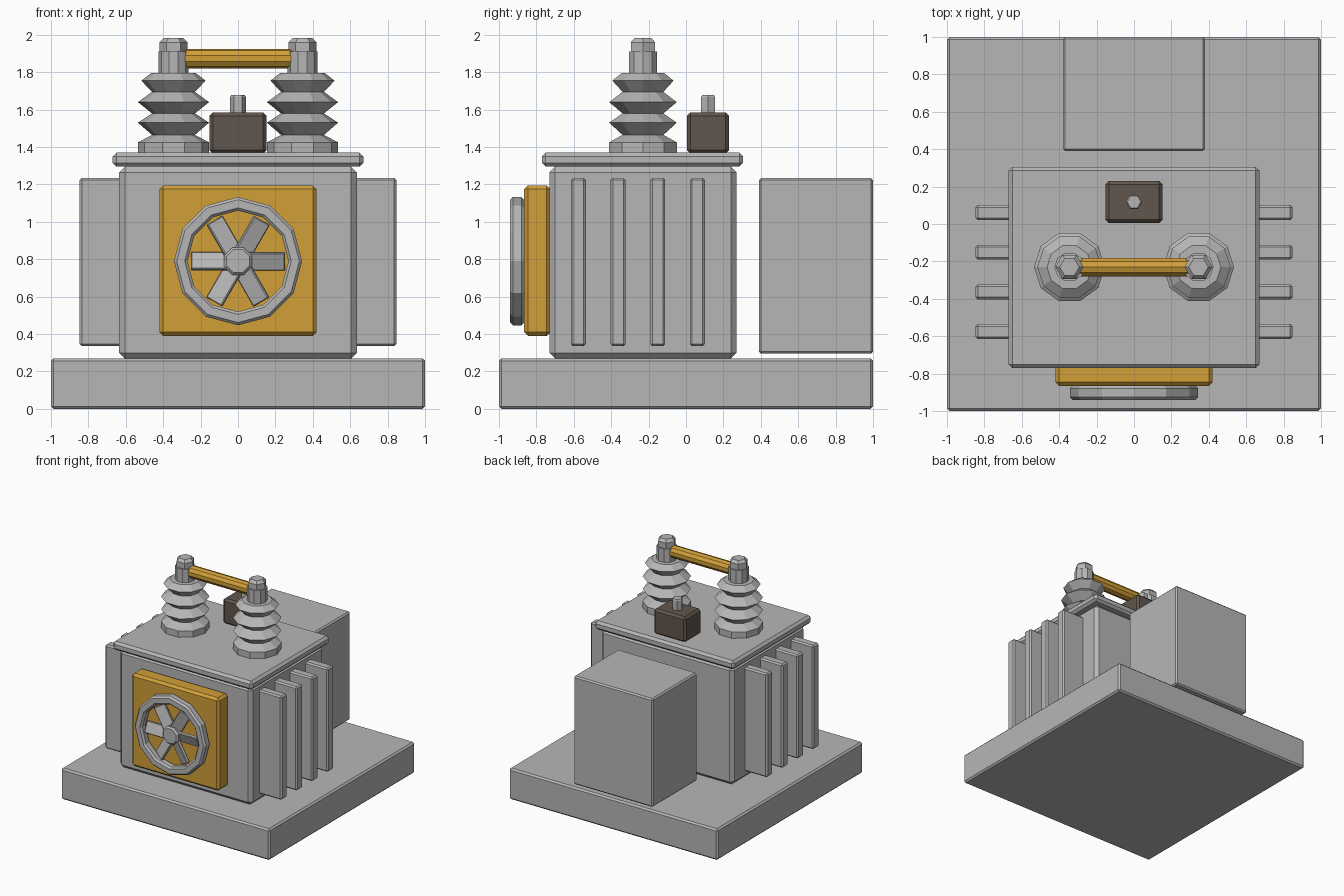
import bpy, bmesh
from math import radians, pi, cos, sin
from mathutils import Matrix, Vector

if "Cube" in bpy.data.objects:
    bpy.data.objects.remove(bpy.data.objects["Cube"])


def material(name, rgb):
    m = bpy.data.materials.new(name)
    m.diffuse_color = (*rgb, 1)
    m.use_nodes = True
    m.node_tree.nodes["Principled BSDF"].inputs["Base Color"].default_value = m.diffuse_color
    return m


GREY = material("grey metal", (0.47, 0.47, 0.47))
YELLOW = material("amber paint", (0.64, 0.35, 0.04))
BROWN = material("dark brown", (0.12, 0.095, 0.075))


def finish(bm, name, mat):
    bmesh.ops.recalc_face_normals(bm, faces=bm.faces)
    me = bpy.data.meshes.new(name)
    bm.to_mesh(me)
    bm.free()
    me.materials.append(mat)
    ob = bpy.data.objects.new(name, me)
    bpy.context.collection.objects.link(ob)
    return ob


def box(name, x, y, z, bevel, mat, matrix=Matrix()):
    """Chamfered box given by its (min, max) range on each axis."""
    lo, hi = Vector((x[0], y[0], z[0])), Vector((x[1], y[1], z[1]))
    bm = bmesh.new()
    bmesh.ops.create_cube(bm, size=1)
    for v in bm.verts:
        v.co = (lo + hi) / 2 + v.co * (hi - lo)
    bmesh.ops.bevel(bm, geom=bm.edges[:], offset=bevel, segments=1,
                    profile=0.5, affect='EDGES')
    bm.transform(matrix)
    return finish(bm, name, mat)


def lathe(name, profile, sides, mat, matrix, closed=False):
    """Spin (radius, height) points around local z; closed makes a ring."""
    bm = bmesh.new()
    loops = [[bm.verts.new((r * cos(2 * pi * i / sides), r * sin(2 * pi * i / sides), h))
              for i in range(sides)] for r, h in profile]
    pairs = list(zip(loops, loops[1:]))
    if closed:
        pairs.append((loops[-1], loops[0]))
    else:
        bm.faces.new(loops[0])
        bm.faces.new(loops[-1])
    for a, b in pairs:
        for i in range(sides):
            j = (i + 1) % sides
            bm.faces.new((a[i], a[j], b[j], b[i]))
    bm.transform(matrix)
    return finish(bm, name, mat)


# Plinth, tank, lid and rear cabinet
box("base_slab", (-1, 1), (-1, 1), (0, 0.27), 0.014, GREY)
box("tank", (-0.635, 0.635), (-0.73, 0.27), (0.27, 1.295), 0.03, GREY)
box("tank_lid", (-0.67, 0.67), (-0.77, 0.305), (1.295, 1.37), 0.02, GREY)
box("rear_cabinet", (-0.38, 0.38), (0.39, 1), (0.295, 1.235), 0.012, GREY)

# Cooling fins on both sides
for side in (-1, 1):
    for i in range(4):
        y = -0.575 + i * 0.212
        box("cooling_fin", sorted((side * 0.6, side * 0.847)), (y - 0.04, y + 0.04),
            (0.335, 1.235), 0.012, GREY)

# Front fan: housing, ring, hub and pitched blades
box("fan_housing", (-0.42, 0.42), (-0.865, -0.725), (0.39, 1.195), 0.02, YELLOW)
fan = Matrix.Translation((0, -0.865, 0.79)) @ Matrix.Rotation(radians(90), 4, 'X')
lathe("fan_ring", [(0.328, 0), (0.343, 0.015), (0.343, 0.06), (0.328, 0.075),
                   (0.285, 0.075), (0.27, 0.06), (0.27, 0.015), (0.285, 0)],
      12, GREY, fan, closed=True)
lathe("fan_hub", [(0.08, -0.01), (0.08, 0.056), (0.066, 0.07)], 8, GREY,
      fan @ Matrix.Rotation(radians(22.5), 4, 'Z'))
for k in range(6):
    m = (Matrix.Translation((0, -0.895, 0.79)) @ Matrix.Rotation(radians(60 * k), 4, 'Y')
         @ Matrix.Rotation(radians(22), 4, 'X'))
    box("fan_blade", (0.04, 0.252), (-0.013, 0.013), (-0.05, 0.05), 0.005, GREY, m)

# Pair of ribbed insulators with terminal caps
ribs = [(0.19, 1.365), (0.19, 1.425), (0.115, 1.465), (0.19, 1.53), (0.115, 1.58),
        (0.19, 1.64), (0.115, 1.695), (0.172, 1.755), (0.12, 1.795)]
for x in (-0.345, 0.345):
    m = Matrix.Translation((x, -0.23, 0))
    lathe("insulator", ribs, 10, GREY, m)
    lathe("insulator_stem", [(0.08, 1.78), (0.08, 1.91)], 10, GREY, m)
    lathe("terminal_cap", [(0.075, 1.9), (0.075, 1.96), (0.052, 1.983)], 6, GREY, m)

# Bar joining the two terminals
lathe("connecting_bar", [(0.052, -0.31), (0.052, 0.31)], 10, YELLOW,
      Matrix.Translation((0, -0.23, 1.873)) @ Matrix.Rotation(radians(90), 4, 'Y'))

# Relay box with valve on the lid
box("relay_box", (-0.153, 0.153), (0.005, 0.23), (1.365, 1.585), 0.018, BROWN)
lathe("relay_valve", [(0.044, 1.58), (0.044, 1.667), (0.036, 1.677)], 6, GREY,
      Matrix.Translation((0, 0.118, 0)))
